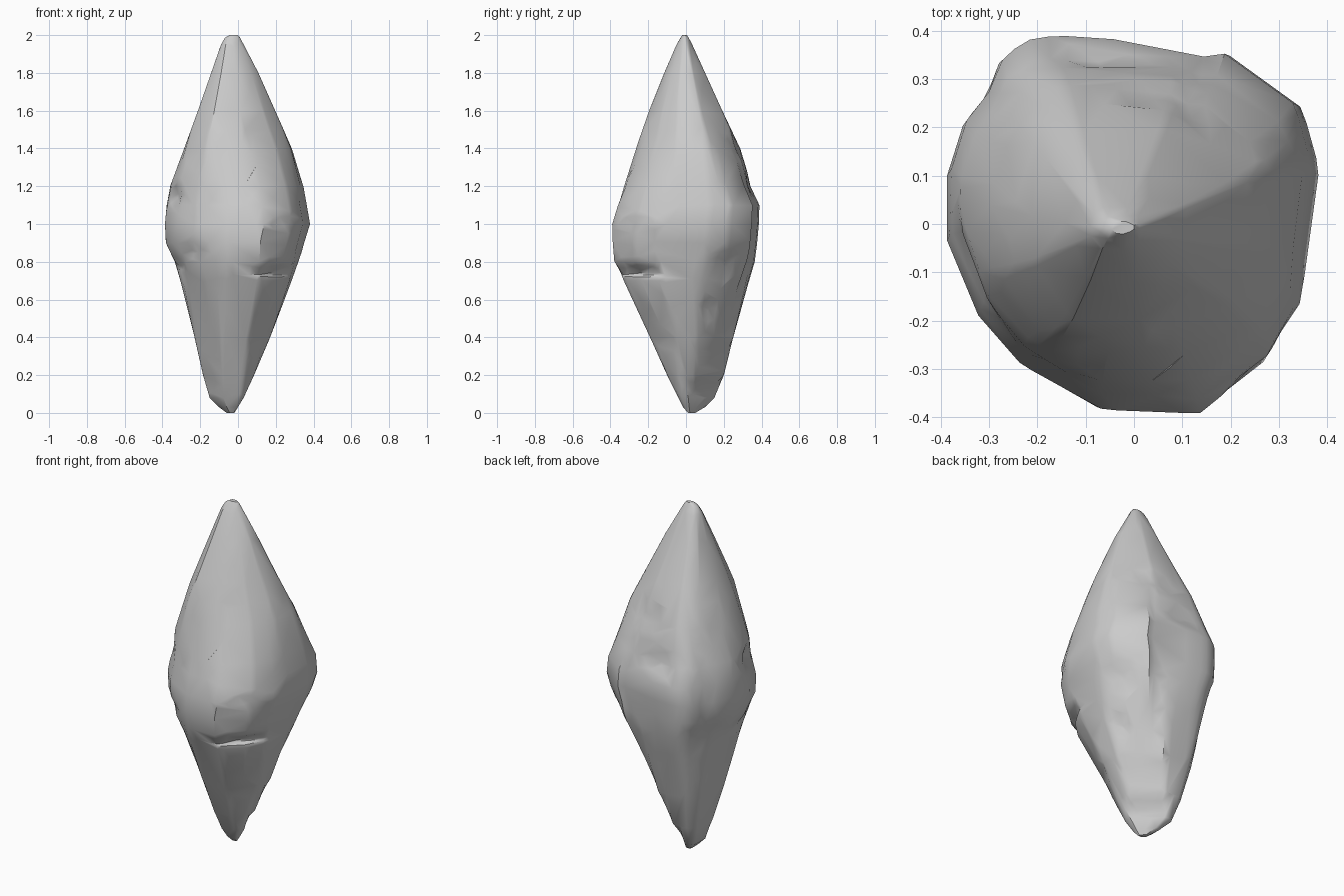
import bpy, bmesh, math

if "Cube" in bpy.data.objects:
    bpy.data.objects.remove(bpy.data.objects["Cube"])

# Silhouette extents: z, xmin, xmax, ymin, ymax
PROFILE = [
    (0.00, -0.06, -0.02, 0.01, 0.05), (0.03, -0.10, 0.00, -0.015, 0.10),
    (0.08, -0.15, 0.03, -0.04, 0.15), (0.20, -0.185, 0.085, -0.10, 0.20),
    (0.40, -0.23, 0.17, -0.19, 0.25), (0.70, -0.305, 0.29, -0.33, 0.335),
    (0.80, -0.335, 0.325, -0.38, 0.365), (0.90, -0.382, 0.352, -0.388, 0.378),
    (1.00, -0.387, 0.383, -0.392, 0.387), (1.10, -0.378, 0.366, -0.36, 0.39),
    (1.20, -0.36, 0.347, -0.33, 0.348), (1.40, -0.285, 0.285, -0.265, 0.288),
    (1.60, -0.212, 0.197, -0.195, 0.192), (1.80, -0.142, 0.108, -0.115, 0.10),
    (1.95, -0.09, 0.03, -0.05, 0.033), (1.985, -0.07, 0.012, -0.03, 0.015),
    (2.00, -0.045, 0.0, -0.02, 0.005)]

# Cross-sections, drawn inside a -1..1 box
FOOT = [(-1, .75), (-.8, 1), (-.4, 1), (1, -.45), (1, -.8), (.8, -1), (-.2, -1), (-1, -.2)]
SHIN = [(-1, .75), (-.75, 1), (-.05, 1), (1, -.05), (1, -.6), (.6, -1), (-.25, -1), (-1, -.25)]
LOWER = [(-1, .75), (-.75, 1), (.18, 1), (1, .15), (1, -.35), (.42, -1), (-.3, -1), (-1, -.28)]
WAIST = [(-.42, 1), (-.1, .98), (.42, .88), (.49, .92), (.91, .62), (1, .3), (.9, -.42),
         (.75, -.72), (.36, -1), (-.16, -.98), (-.6, -.74), (-.83, -.48), (-1, -.08),
         (-1, .26), (-.91, .54), (-.77, .71), (-.74, .84), (-.6, .97)]
UPPER = [(1, .4), (.3, 1), (-.55, 1), (-.85, .7), (-1, .1), (-1, -.4), (-.6, -1),
         (.1, -1), (.7, -.65), (1, -.2)]
SECTIONS = [(0.1, FOOT), (0.2, SHIN), (0.4, LOWER), (0.85, WAIST), (1.1, WAIST),
            (1.5, UPPER), (2.0, UPPER)]

# Chips: angle (deg), z, half-angle, size below, size above, depth
CHIPS = [(-46, .735, 22, .012, .045, .045), (-45, 1.0, 14, .03, .03, .018),
         (197, 1.15, 14, .05, .05, .03), (190, .77, 12, .02, .03, .02),
         (75, 1.40, 22, .05, .08, .02), (100, 1.20, 14, .05, .05, .018),
         (35, .80, 10, .10, .06, .03), (25, .55, 9, .05, .05, .018),
         (225, .85, 14, .03, .05, .015)]


def ray(poly, a):
    """Distance from the origin to the polygon edge in direction a."""
    c, s = math.cos(a), math.sin(a)
    best = 0
    for (x1, y1), (x2, y2) in zip(poly, poly[1:] + poly[:1]):
        ex, ey = x2 - x1, y2 - y1
        den = c * ey - s * ex
        if abs(den) < 1e-9:
            continue
        t = (x1 * ey - y1 * ex) / den
        u = (x1 * s - y1 * c) / den
        if t > 0 and -1e-6 <= u <= 1 + 1e-6:
            best = max(best, t)
    return best


def span(table, z):
    """Neighbouring rows around z and the blend between them."""
    z = min(max(z, table[0][0]), table[-1][0])
    for a, b in zip(table, table[1:]):
        if z <= b[0]:
            return a, b, (z - a[0]) / (b[0] - a[0])


def point(a, z):
    p, q, t = span(PROFILE, z)
    x0, x1, y0, y1 = [u + (v - u) * t for u, v in zip(p[1:], q[1:])]
    p, q, t = span(SECTIONS, z)
    r = ray(p[1], a) * (1 - t) + ray(q[1], a) * t
    dent = 0
    for ang, cz, wa, lo, hi, depth in CHIPS:
        da = (math.degrees(a) - ang + 180) % 360 - 180
        dz = z - cz
        dent += depth * math.exp(-(da / wa) ** 2 - (dz / (hi if dz > 0 else lo)) ** 2)
    hx, hy = (x1 - x0) / 2, (y1 - y0) / 2
    r -= dent / max(0.1, (hx + hy) / 2)
    return ((x0 + x1) / 2 + hx * r * math.cos(a), (y0 + y1) / 2 + hy * r * math.sin(a), z)


# Crystal body: stacked rings, capped at both ends
N = 72
levels = sorted({round(i * 0.02, 3) for i in range(101)} | {.03, .73, .95, 1.985})
bm = bmesh.new()
rings = [[bm.verts.new(point(2 * math.pi * i / N, z)) for i in range(N)] for z in levels]
for lo, hi in zip(rings, rings[1:]):
    for i in range(N):
        j = (i + 1) % N
        bm.faces.new((lo[i], lo[j], hi[j], hi[i]))
bm.faces.new(rings[0][::-1])
bm.faces.new(rings[-1])
me = bpy.data.meshes.new("crystal_shard")
bm.to_mesh(me)
bm.free()
shard = bpy.data.objects.new("crystal_shard", me)
bpy.context.collection.objects.link(shard)

# Chiselled facets
bpy.context.view_layer.objects.active = shard
shard.select_set(True)
mod = shard.modifiers.new("facets", 'DECIMATE')
mod.ratio = 0.08
bpy.ops.object.modifier_apply(modifier=mod.name)
bpy.ops.object.shade_smooth_by_angle(angle=math.radians(35))
